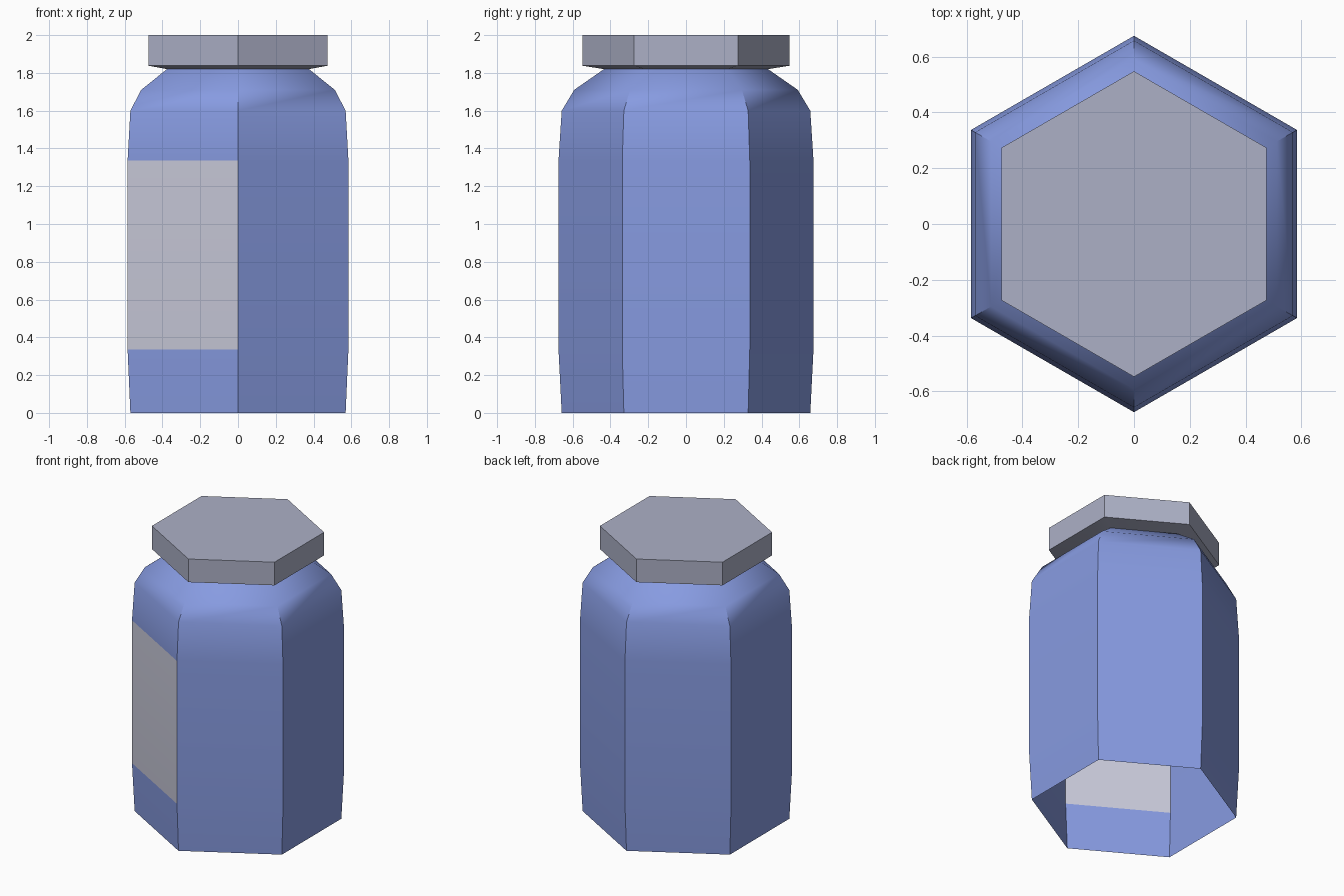
import bpy, bmesh, math

if "Cube" in bpy.data.objects:
    bpy.data.objects.remove(bpy.data.objects["Cube"])

def srgb(r, g, b):
    f = lambda c: c / 12.92 if c <= 0.04045 else ((c + 0.055) / 1.055) ** 2.4
    return (f(r / 255), f(g / 255), f(b / 255), 1.0)

def material(name, rgb):
    m = bpy.data.materials.new(name)
    m.diffuse_color = srgb(*rgb)
    m.use_nodes = True
    m.node_tree.nodes["Principled BSDF"].inputs["Base Color"].default_value = m.diffuse_color
    return m

blue = material("blue glass", (135, 155, 225))
label = material("pale label", (201, 202, 218))
grey = material("grey lid", (172, 176, 198))

def hex_loft(name, profile, mats, cap_top=False):
    """Six-sided shell through (corner radius, height) rings, corners on the y axis."""
    bm = bmesh.new()
    rings = []
    for r, z in profile:
        angles = [math.radians(-90 + 60 * i) for i in range(6)]
        rings.append([bm.verts.new((r * math.cos(a), r * math.sin(a), z)) for a in angles])
    for lo, hi in zip(rings, rings[1:]):
        for i in range(6):
            j = (i + 1) % 6
            bm.faces.new((lo[i], lo[j], hi[j], hi[i]))
    if cap_top:
        bm.faces.new(rings[-1])
    bm.normal_update()
    # label panel: the straight band of the front left side
    if len(mats) > 1:
        for f in bm.faces:
            c = f.calc_center_median()
            if c.x < -0.1 and c.y < -0.3 and 0.7 < c.z < 1.0:
                f.material_index = 1
    me = bpy.data.meshes.new(name)
    bm.to_mesh(me)
    bm.free()
    for m in mats:
        me.materials.append(m)
    ob = bpy.data.objects.new(name, me)
    bpy.context.collection.objects.link(ob)
    bpy.ops.object.select_all(action='DESELECT')
    ob.select_set(True)
    bpy.context.view_layer.objects.active = ob
    bpy.ops.object.shade_smooth_by_angle(angle=math.radians(40))
    return ob

# Jar body, open underneath
hex_loft("jar_body", [(0.658, 0), (0.675, 0.335), (0.675, 1.335),
                      (0.658, 1.6), (0.592, 1.71), (0.434, 1.82)], [blue, label])

# Lid with a sloping underside that meets the neck
hex_loft("lid", [(0.434, 1.82), (0.548, 1.838), (0.548, 2.0)], [grey], cap_top=True)
